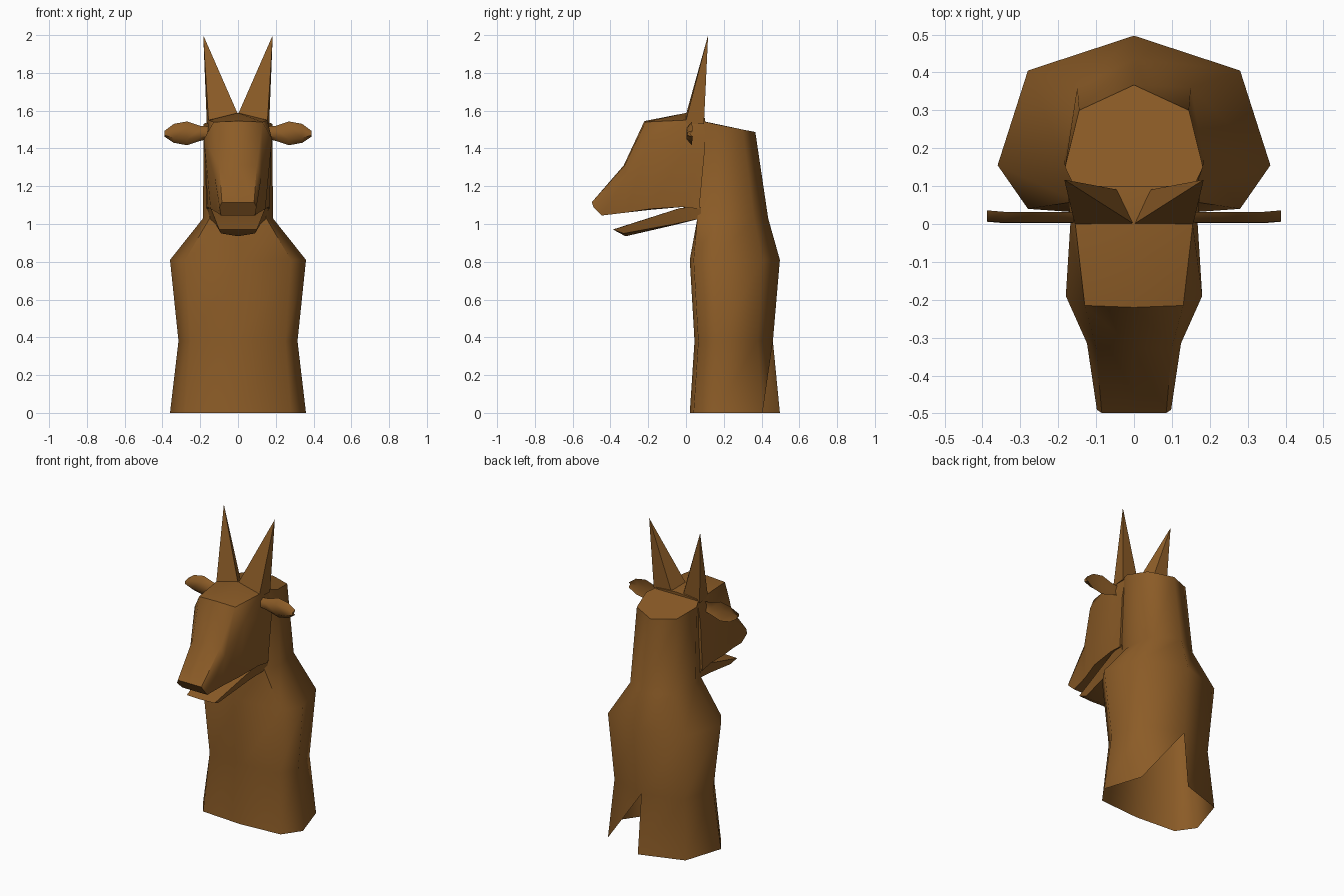
import bpy, bmesh, math

if "Cube" in bpy.data.objects:
    bpy.data.objects.remove(bpy.data.objects["Cube"])

brown = bpy.data.materials.new("brown")
brown.diffuse_color = (0.26, 0.106, 0.02, 1)
brown.use_nodes = True
brown.node_tree.nodes["Principled BSDF"].inputs["Base Color"].default_value = brown.diffuse_color


def finish(name, bm, angle=55):
    """Turn a bmesh into a smooth-shaded brown object."""
    bmesh.ops.recalc_face_normals(bm, faces=bm.faces)
    mesh = bpy.data.meshes.new(name)
    bm.to_mesh(mesh)
    bm.free()
    mesh.materials.append(brown)
    obj = bpy.data.objects.new(name, mesh)
    bpy.context.collection.objects.link(obj)
    bpy.ops.object.select_all(action='DESELECT')
    bpy.context.view_layer.objects.active = obj
    obj.select_set(True)
    bpy.ops.object.shade_smooth_by_angle(angle=math.radians(angle))
    return obj


def mirrored(half):
    """Close a half section whose first and last points lie on x = 0."""
    return half + [(-x, y, z) for x, y, z in half[-2:0:-1]]


def loft(bm, rings, cap_start=True, cap_end=True):
    rows = [[bm.verts.new(p) for p in ring] for ring in rings]
    n = len(rows[0])
    for a, b in zip(rows, rows[1:]):
        for i in range(n):
            j = (i + 1) % n
            bm.faces.new((a[i], a[j], b[j], b[i]))
    if cap_start:
        bm.faces.new(rows[0])
    if cap_end:
        bm.faces.new(rows[-1])
    return rows


# Torso and neck: level rings up to the collar, then a sloping crown
outline = [(0, 0.02), (0.28, 0.04), (0.36, 0.155), (0.28, 0.405), (0, 0.497)]
waist = [(0, 0.045), (0.25, 0.065), (0.315, 0.17), (0.25, 0.38), (0, 0.46)]
collar = [(0, 0.06), (0.15, 0.06), (0.185, 0.17), (0.15, 0.36), (0, 0.435)]
crown = [(0, 0.03, 1.57), (0.13, 0.04, 1.555), (0.182, 0.15, 1.53),
         (0.145, 0.30, 1.50), (0, 0.367, 1.487)]
levels = [(outline, 0), (waist, 0.38), (outline, 0.81), (collar, 1.03)]
rings = [mirrored([(x, y, z) for x, y in sec]) for sec, z in levels]
rings.append(mirrored(crown))
bm = bmesh.new()
rows = loft(bm, rings, cap_start=False)
# gap low on the back, right of the middle
side, mid = rows[0][3], rows[0][4]
up_side, up_mid = rows[1][3], rows[1][4]
bm.faces.remove(bm.faces.get((side, mid, up_mid, up_side)))
bm.faces.new((side, up_mid, up_side))
finish("torso_and_neck", bm)

# Head: sections from the nape to the nose
head = [
    [(0, 0.10, 1.56), (0.15, 0.10, 1.55), (0.175, 0.10, 1.40),
     (0.168, 0.07, 1.08), (0, 0.07, 1.05)],
    [(0, 0, 1.588), (0.155, 0, 1.55), (0.168, 0, 1.40),
     (0.16, -0.02, 1.09), (0, -0.02, 1.09)],
    [(0, -0.22, 1.545), (0.13, -0.215, 1.54), (0.18, -0.19, 1.45),
     (0.145, -0.19, 1.08), (0, -0.19, 1.075)],
    [(0, -0.33, 1.31), (0.10, -0.325, 1.31), (0.124, -0.315, 1.25),
     (0.11, -0.32, 1.06), (0, -0.32, 1.06)],
    [(0, -0.499, 1.115), (0.085, -0.499, 1.115), (0.098, -0.49, 1.09),
     (0.09, -0.445, 1.045), (0, -0.445, 1.045)],
]
bm = bmesh.new()
loft(bm, [mirrored(h) for h in head])
finish("head", bm)

# Lower jaw: open wedge below the muzzle
jaw = [
    [(0, 0.08, 1.09), (0.165, 0.08, 1.09), (0.15, 0.08, 1.03), (0, 0.08, 1.03)],
    [(0, -0.03, 1.085), (0.145, -0.03, 1.085), (0.12, -0.06, 1.0), (0, -0.06, 0.995)],
    [(0, -0.39, 0.97), (0.10, -0.385, 0.97), (0.09, -0.33, 0.95), (0, -0.32, 0.935)],
]
bm = bmesh.new()
loft(bm, [mirrored(h) for h in jaw])
finish("lower_jaw", bm, 40)

for sx, label in ((1, "right"), (-1, "left")):
    # Horn: four-sided spike leaning outwards
    bm = bmesh.new()
    base = [bm.verts.new((sx * x, y, z)) for x, y, z in
            ((0.0, 0.0, 1.58), (0.155, -0.005, 1.53), (0.165, 0.095, 1.53), (0.04, 0.09, 1.54))]
    tip = bm.verts.new((sx * 0.184, 0.117, 2.0))
    for i in range(4):
        bm.faces.new((base[i], base[(i + 1) % 4], tip))
    bm.faces.new(base)
    finish(label + "_horn", bm, 50)

    # Ear: leaf shape, dished on the back
    bm = bmesh.new()
    ear = []
    for x, z, h, y in ((0.14, 1.485, 0.03, 0.0), (0.20, 1.48, 0.04, 0.0),
                       (0.27, 1.48, 0.063, 0.0), (0.34, 1.48, 0.05, 0.0),
                       (0.388, 1.478, 0.016, 0.004)):
        ear.append([(sx * x, y + 0.032, z + h), (sx * x, y + 0.004, z + h * 0.5),
                    (sx * x, y + 0.002, z - h * 0.5), (sx * x, y + 0.032, z - h),
                    (sx * x, y + 0.018, z)])
    loft(bm, ear)
    finish(label + "_ear", bm, 60)
